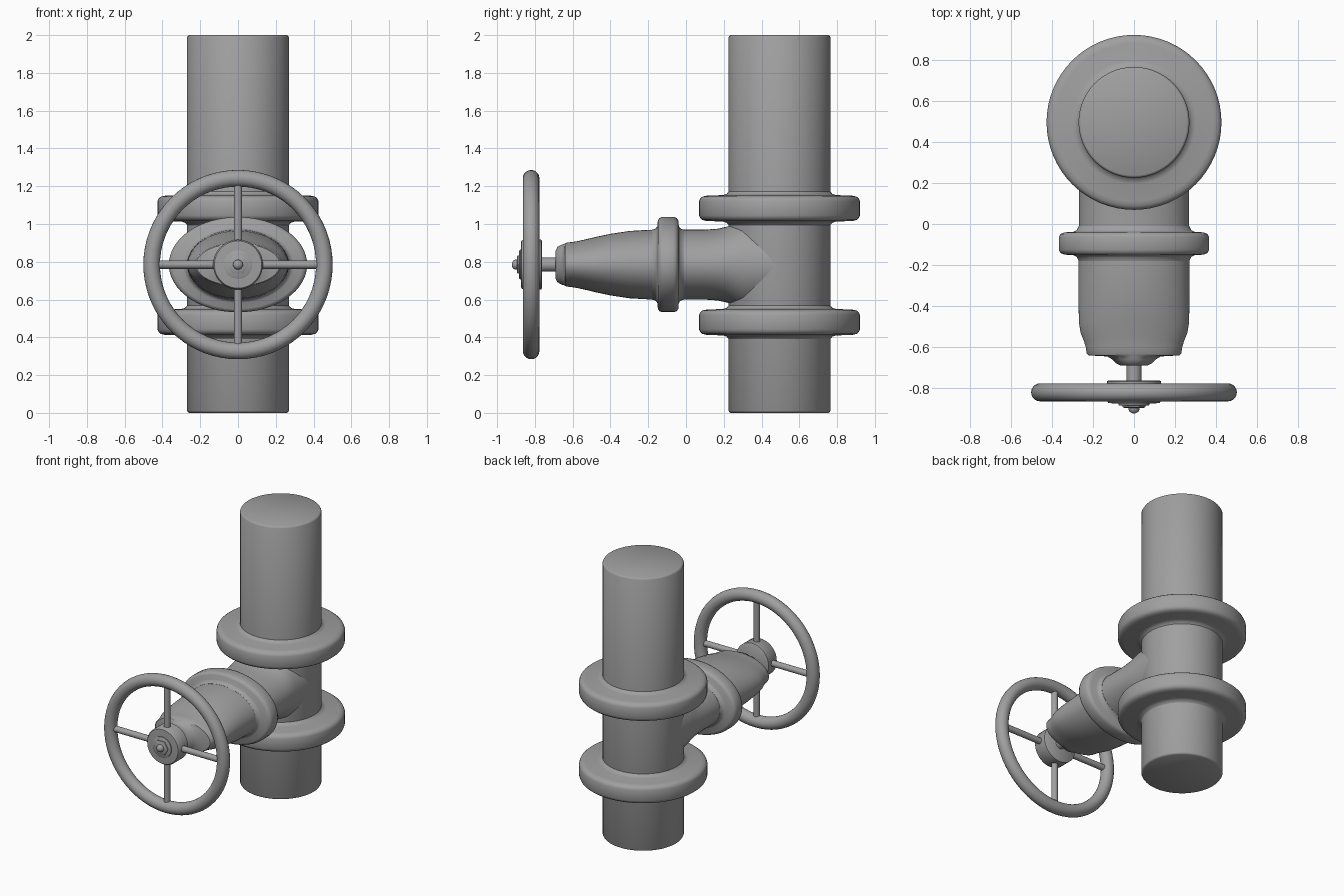
import bpy, bmesh, math
from mathutils import Matrix, Vector

cube = bpy.data.objects.get("Cube")
if cube:
    bpy.data.objects.remove(cube, do_unlink=True)

PIPE_Y, STEM_Z, WHEEL_Y = 0.495, 0.785, -0.82

grey = bpy.data.materials.new("cast_iron_grey")
grey.use_nodes = True
colour = (0.35, 0.35, 0.35, 1)
grey.diffuse_color = colour
grey.node_tree.nodes["Principled BSDF"].inputs["Base Color"].default_value = colour


def finish(name, bm, angle=40):
    bmesh.ops.recalc_face_normals(bm, faces=bm.faces)
    mesh = bpy.data.meshes.new(name)
    bm.to_mesh(mesh)
    bm.free()
    mesh.materials.append(grey)
    mesh.shade_smooth()
    mesh.set_sharp_from_angle(angle=math.radians(angle))
    obj = bpy.data.objects.new(name, mesh)
    bpy.context.collection.objects.link(obj)
    return obj


def loft(name, rings, upright=False, sides=64):
    """Skin capped elliptical rings (position, half width, half height)."""
    bm = bmesh.new()
    loops = []
    for pos, rx, rh in rings:
        loop = []
        for i in range(sides):
            a = math.tau * i / sides
            u, v = rx * math.cos(a), rh * math.sin(a)
            loop.append(bm.verts.new((u, PIPE_Y + v, pos) if upright else (u, pos, STEM_Z + v)))
        loops.append(loop)
    for a, b in zip(loops, loops[1:]):
        for i in range(sides):
            j = (i + 1) % sides
            bm.faces.new((a[i], a[j], b[j], b[i]))
    bm.faces.new(loops[0])
    bm.faces.new(loops[-1])
    return finish(name, bm)


def round_loft(name, profile, upright=False, sides=64):
    return loft(name, [(p, r, r) for p, r in profile], upright, sides)


# Main vertical pipe with softened ends
round_loft("main_pipe", [(0, 0.258), (0.004, 0.265), (0.012, 0.27),
                         (1.988, 0.27), (1.996, 0.265), (2, 0.258)], True)

# Pipe flanges, rounded rims and filleted necks
half_flange = [(0.088, 0.27), (0.076, 0.28), (0.07, 0.30), (0.067, 0.385),
               (0.062, 0.408), (0.052, 0.42), (0.038, 0.426)]
flange = [(-h, r) for h, r in half_flange] + [(h, r) for h, r in reversed(half_flange)]
for name, z in (("lower_flange", 0.48), ("upper_flange", 1.083)):
    round_loft(name, [(z + h, r) for h, r in flange], True)

# Oval branch flaring into the pipe
loft("branch_neck", [(0.49, 0.268, 0.25), (0.30, 0.268, 0.245), (0.26, 0.268, 0.222),
                     (0.22, 0.268, 0.202), (0.17, 0.268, 0.19), (0.10, 0.268, 0.185),
                     (-0.06, 0.268, 0.185)])

# Oval flange joining neck and bonnet
oval = []
for h, grow in ((0.085, 0), (0.066, 0.008), (0.057, 0.025), (0.054, 0.07),
                (0.046, 0.088), (0.03, 0.096)):
    oval.append((h, 0.27 + grow, 0.185 + grow * 0.7))
rings = [(-0.095 + h, a, b) for h, a, b in oval]
rings += [(-0.095 - h, a, b) for h, a, b in reversed(oval)]
loft("bonnet_flange", rings)

# Tapering bonnet and its gland
loft("bonnet", [(-0.10, 0.27, 0.185), (-0.20, 0.27, 0.184), (-0.30, 0.27, 0.178),
                (-0.40, 0.27, 0.163), (-0.48, 0.268, 0.146), (-0.53, 0.26, 0.134),
                (-0.57, 0.244, 0.125), (-0.60, 0.235, 0.12), (-0.632, 0.23, 0.116),
                (-0.64, 0.222, 0.112), (-0.645, 0.13, 0.11), (-0.66, 0.105, 0.105),
                (-0.68, 0.085, 0.094), (-0.69, 0.065, 0.075)])

# Stem with a domed tip
round_loft("stem", [(-0.66, 0.037), (-0.86, 0.037), (-0.865, 0.026), (-0.905, 0.026),
                    (-0.916, 0.02), (-0.922, 0.008)], sides=24)

# Handwheel hub, washer and hexagonal nut
round_loft("wheel_hub", [(-0.762, 0.125), (-0.767, 0.132), (-0.862, 0.132),
                         (-0.872, 0.125), (-0.875, 0.08)], sides=48)
round_loft("washer", [(-0.87, 0.075), (-0.882, 0.075), (-0.885, 0.07)], sides=32)
round_loft("hex_nut", [(-0.88, 0.055), (-0.892, 0.055), (-0.896, 0.047)], sides=6)

# Handwheel rim
bpy.ops.mesh.primitive_torus_add(location=(0, WHEEL_Y, STEM_Z), rotation=(math.pi / 2, 0, 0),
                                 major_radius=0.457, minor_radius=0.044,
                                 major_segments=72, minor_segments=20)
rim = bpy.context.object
rim.name = "wheel_rim"
rim.data.materials.append(grey)
rim.data.shade_smooth()

# Four spokes
bm = bmesh.new()
for i in range(4):
    a = math.tau * i / 4
    direction = Vector((math.cos(a), 0, math.sin(a)))
    spin = direction.to_track_quat("Z", "Y").to_matrix().to_4x4()
    centre = Vector((0, WHEEL_Y, STEM_Z)) + direction * 0.28
    bmesh.ops.create_cone(bm, cap_ends=True, segments=20, radius1=0.022, radius2=0.022,
                          depth=0.34, matrix=Matrix.Translation(centre) @ spin)
finish("wheel_spokes", bm)
